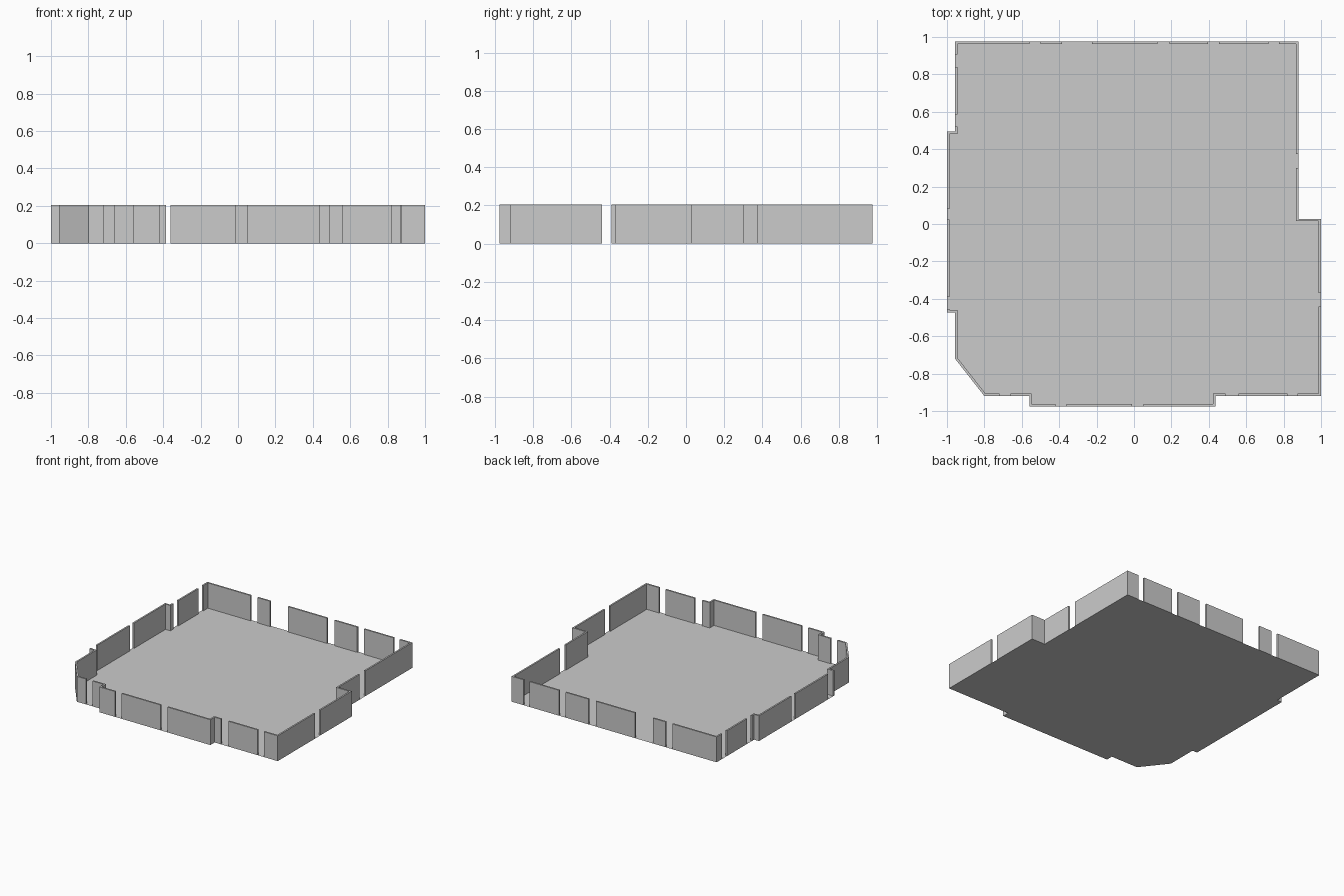
import bpy, bmesh
from mathutils import Vector

if "Cube" in bpy.data.objects:
    bpy.data.objects.remove(bpy.data.objects["Cube"])

HEIGHT, THICK = 0.205, 0.013

# Outline corners, counter-clockwise, each with the openings on the wall that follows
# (openings are x values on front/back walls, y values on side walls)
PLAN = [
    ((-0.80, -0.92), [(-0.72, -0.66)]),
    ((-0.56, -0.92), []),
    ((-0.56, -0.975), [(-0.42, -0.36), (-0.01, 0.05)]),
    ((0.435, -0.975), []),
    ((0.435, -0.92), [(0.49, 0.56), (0.82, 0.875)]),
    ((1.0, -0.92), [(-0.44, -0.37)]),
    ((1.0, 0.028), []),
    ((0.88, 0.028), [(0.30, 0.375)]),
    ((0.88, 0.975), [(0.775, 0.72), (0.455, 0.395), (0.19, 0.125),
                     (-0.225, -0.385), (-0.50, -0.56)]),
    ((-0.957, 0.975), [(0.905, 0.84), (0.585, 0.52)]),
    ((-0.957, 0.495), []),
    ((-1.0, 0.495), [(0.08, 0.025), (-0.39, -0.455)]),
    ((-1.0, -0.472), []),
    ((-0.957, -0.472), []),
    ((-0.957, -0.72), []),
]
pts = [Vector(p) for p, _ in PLAN]
n = len(pts)


def inward(i):
    d = (pts[(i + 1) % n] - pts[i % n]).normalized()
    return Vector((-d.y, d.x))


def corner(i):
    """Outer corner and its mitred inner corner."""
    a, b = inward(i - 1), inward(i)
    return pts[i], pts[i] + (a + b) * THICK / (1 + a.dot(b))


def jamb(i, value):
    """Square wall end at an opening on edge i."""
    d = pts[(i + 1) % n] - pts[i]
    p = Vector((value, pts[i].y)) if abs(d.x) > abs(d.y) else Vector((pts[i].x, value))
    return p, p + inward(i) * THICK


def add_object(name, bm):
    mesh = bpy.data.meshes.new(name)
    bm.to_mesh(mesh)
    bm.free()
    bpy.context.collection.objects.link(bpy.data.objects.new(name, mesh))


# Walls: split the loop into runs between openings
runs = [[]]
for i, (_, gaps) in enumerate(PLAN):
    runs[-1].append(corner(i))
    for start, end in gaps:
        runs[-1].append(jamb(i, start))
        runs.append([jamb(i, end)])
runs[0] = runs.pop() + runs[0]

for k, run in enumerate(runs):
    bm = bmesh.new()
    rings = [[bm.verts.new((p.x, p.y, z)) for p, z in
              ((o, 0), (o, HEIGHT), (q, HEIGHT), (q, 0))] for o, q in run]
    for a, b in zip(rings, rings[1:]):
        for j in range(3):
            bm.faces.new((a[j], b[j], b[j + 1], a[j + 1]))
    bm.faces.new(rings[0])
    bm.faces.new(rings[-1][::-1])
    add_object(f"wall_{k + 1}", bm)

# Floor sheet
bm = bmesh.new()
face = bm.faces.new([bm.verts.new((p.x, p.y, 0)) for p in reversed(pts)])
bmesh.ops.triangulate(bm, faces=[face])
add_object("floor", bm)
